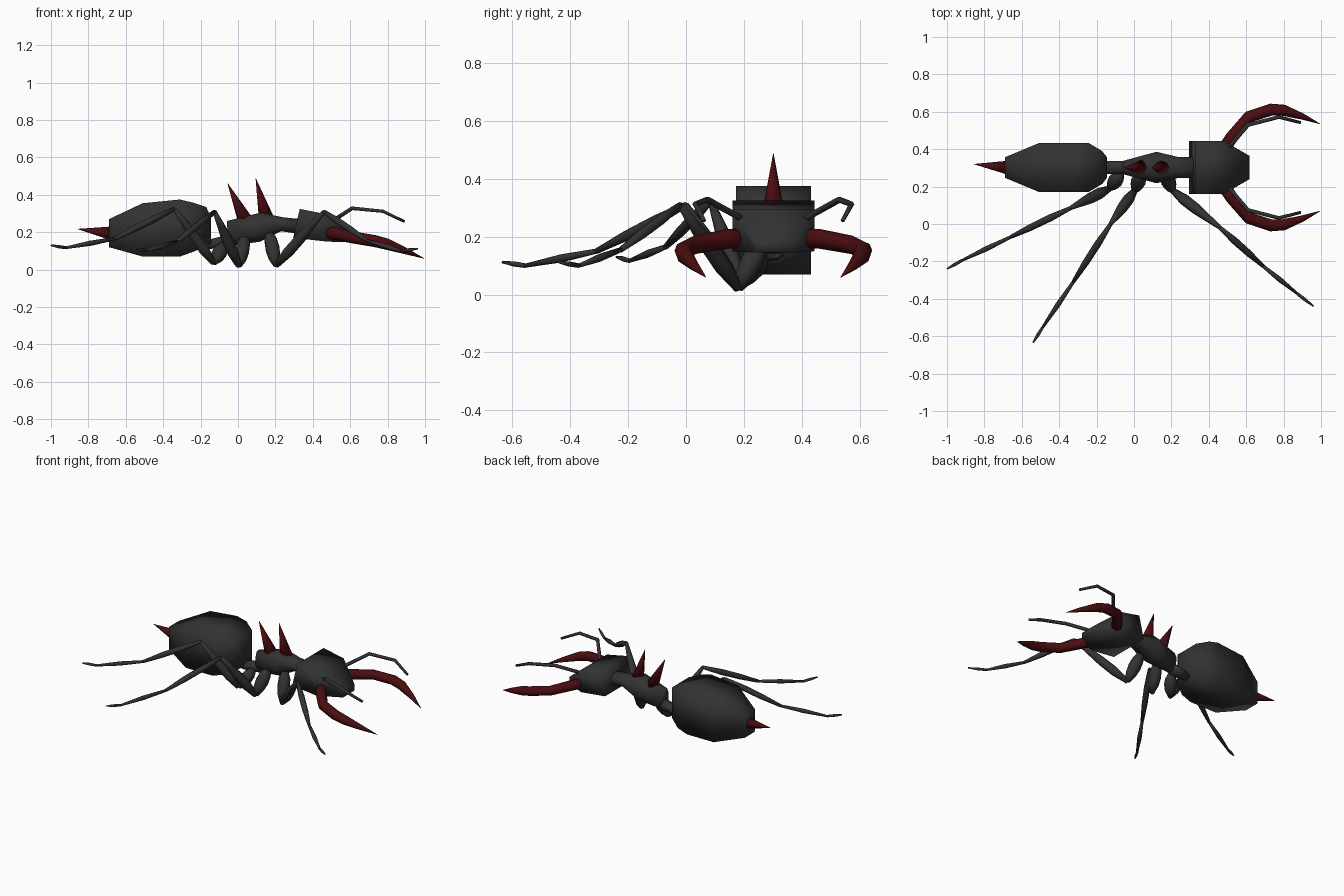
import bpy, bmesh, math
from mathutils import Vector

if "Cube" in bpy.data.objects:
    bpy.data.objects.remove(bpy.data.objects["Cube"])

MID = 0.302  # y of the body's centre line


def material(name, rgb):
    m = bpy.data.materials.new(name)
    m.diffuse_color = (*rgb, 1)
    m.use_nodes = True
    m.node_tree.nodes["Principled BSDF"].inputs["Base Color"].default_value = m.diffuse_color
    return m


SHELL = material("dark_shell", (0.032, 0.032, 0.032))
RED = material("dark_red", (0.07, 0.004, 0.005))


def skin(name, rings, mat):
    """Bridge closed rings of points into a capped, smooth-shaded solid."""
    bm = bmesh.new()
    loops = [[bm.verts.new(p) for p in ring] for ring in rings]
    n = len(loops[0])
    for a, b in zip(loops, loops[1:]):
        for i in range(n):
            j = (i + 1) % n
            bm.faces.new((a[i], a[j], b[j], b[i]))
    bm.faces.new(loops[0])
    bm.faces.new(loops[-1])
    bmesh.ops.recalc_face_normals(bm, faces=bm.faces)
    for f in bm.faces:
        f.smooth = True
    me = bpy.data.meshes.new(name)
    bm.to_mesh(me)
    bm.free()
    me.materials.append(mat)
    ob = bpy.data.objects.new(name, me)
    bpy.context.collection.objects.link(ob)
    return ob


def body(name, sections, sides, mat=SHELL):
    """Sections along x: (x at bottom, x at top, half width, z low, z high)."""
    rings = []
    for x0, x1, w, z0, z1 in sections:
        if sides == 4:
            prof = [(-1, -1), (1, -1), (1, 1), (-1, 1)]
        else:
            k = 1 / math.cos(math.pi / sides)
            prof = [(k * math.cos((i + .5) * math.tau / sides),
                     k * math.sin((i + .5) * math.tau / sides)) for i in range(sides)]
        rings.append([(x0 + (x1 - x0) * (v + 1) / 2, MID + u * w,
                       z0 + (z1 - z0) * (v + 1) / 2) for u, v in prof])
    return skin(name, rings, mat)


def tube(name, path, mat, sides=6):
    """Path points: (x, y, z, radius)."""
    pts = [Vector(p[:3]) for p in path]
    rings = []
    for i, p in enumerate(pts):
        t = (pts[min(i + 1, len(pts) - 1)] - pts[max(i - 1, 0)]).normalized()
        ref = Vector((0, 0, 1)) if abs(t.z) < 0.9 else Vector((1, 0, 0))
        u = t.cross(ref).normalized()
        v = t.cross(u)
        r = path[i][3]
        rings.append([p + r * (math.cos(a) * u + math.sin(a) * v)
                      for a in (math.tau * k / sides for k in range(sides))])
    return skin(name, rings, mat)


def mirrored(name, path, mat, sides):
    tube("left_" + name, path, mat, sides)
    tube("right_" + name, [(x, 2 * MID - y, z, r) for x, y, z, r in path], mat, sides)


# Body segments
body("abdomen", [(-.69, -.69, .055, .12, .27), (-.51, -.51, .13, .07, .355),
                 (-.31, -.31, .13, .07, .375), (-.24, -.24, .13, .095, .358),
                 (-.17, -.17, .088, .125, .335), (-.145, -.145, .055, .14, .28)], 4)
body("waist", [(-.16, -.16, .036, .11, .16), (-.04, -.04, .036, .12, .19)], 8)
body("thorax", [(-.05, -.06, .036, .125, .26), (.12, .12, .084, .15, .305),
                (.23, .24, .056, .205, .28), (.34, .34, .056, .19, .27)], 8)
body("head", [(.295, .33, .142, .17, .325), (.475, .48, .142, .15, .295),
              (.618, .618, .062, .145, .185)], 4)

# Spines and stinger
tube("stinger", [(-.68, MID, .195, .036), (-.855, .32, .217, .001)], RED, 8)
tube("rear_spine", [(.045, MID, .25, .043), (-.055, MID, .46, .001)], RED, 8)
tube("front_spine", [(.155, MID, .26, .043), (.095, MID, .487, .001)], RED, 8)

# Curved jaws and bent feelers
mirrored("mandible", [(.48, .40, .195, .034), (.52, .46, .193, .034), (.615, .573, .172, .032),
                      (.735, .612, .152, .032), (.80, .608, .135, .030),
                      (.90, .575, .098, .017), (.995, .535, .06, .001)], RED, 8)
mirrored("antenna", [(.49, .40, .25, .011), (.52, .425, .27, .011), (.61, .53, .328, .011),
                     (.775, .572, .312, .010), (.89, .542, .257, .008)], SHELL, 6)

# Legs: hip, foot of the hip, knee, shin end, toe joint, toe tip
LEGS = {
    "front_leg": [(.165, .27, .20), (.205, .18, .022), (.46, -.02, .31),
                  (.69, -.225, .155), (.87, -.37, .10), (.96, -.44, .112)],
    "middle_leg": [(.04, .27, .18), (.005, .18, .02), (-.125, 0, .31),
                   (-.325, -.31, .15), (-.49, -.555, .10), (-.54, -.635, .112)],
    "rear_leg": [(-.07, .27, .14), (-.13, .19, .035), (-.34, .085, .325),
                 (-.66, -.07, .165), (-.92, -.195, .117), (-1.0, -.24, .13)],
}


def limb(name, a, b, radii):
    a, b = Vector(a), Vector(b)
    n = len(radii) - 1
    tube(name, [(*a.lerp(b, i / n), r) for i, r in enumerate(radii)], SHELL, 8)


for name, (hip, low, knee, shin, toe, tip) in LEGS.items():
    limb(name + "_coxa", hip, low, (.018, .036, .040, .034, .016))
    limb(name + "_femur", low, knee, (.016, .030, .029, .020, .011))
    limb(name + "_tibia", knee, shin, (.011, .019, .018, .010))
    limb(name + "_tarsus", shin, toe, (.009, .014, .007))
    limb(name + "_toe", toe, tip, (.008, .009, .004))
